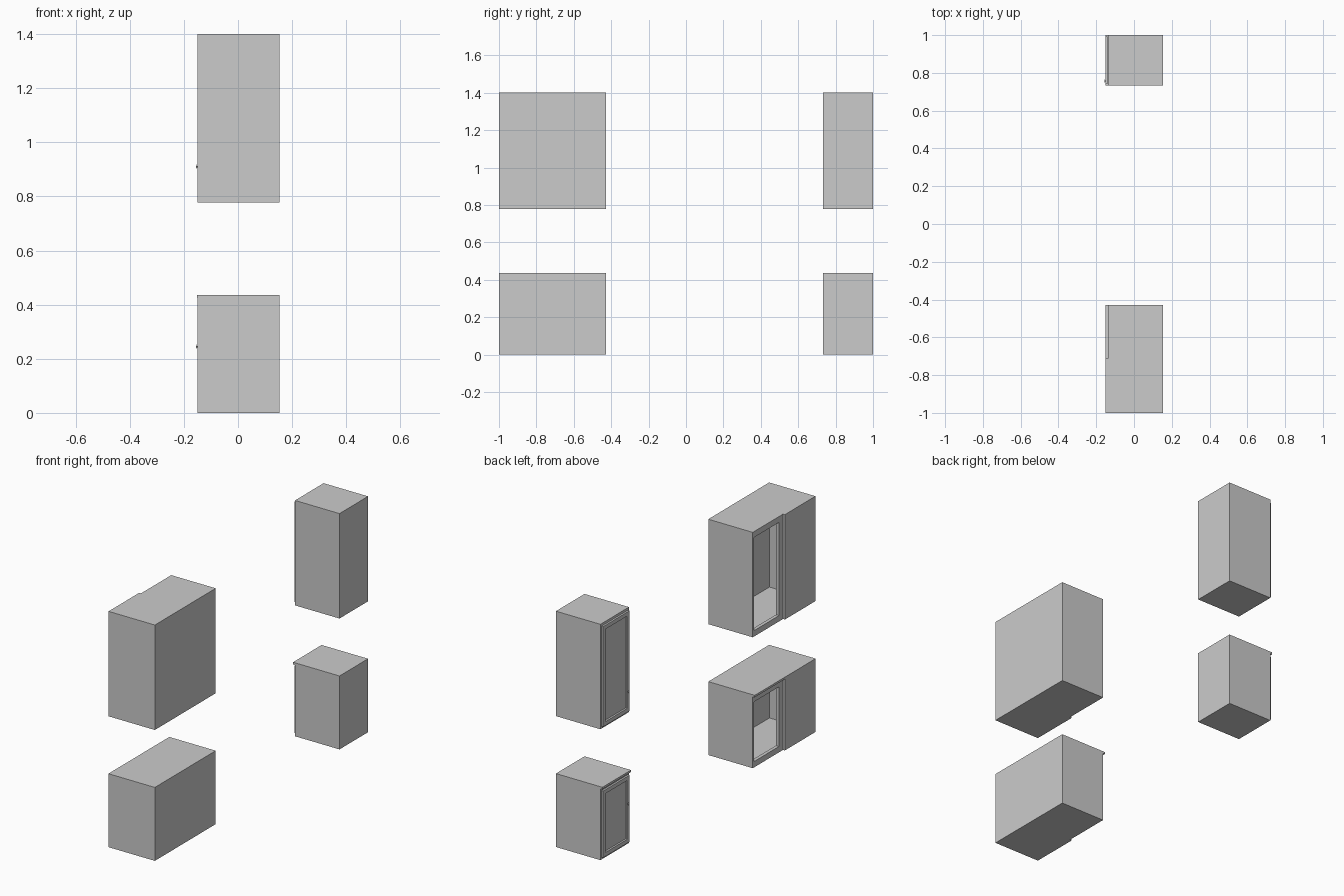
import bpy, bmesh, math
from mathutils import Matrix

if "Cube" in bpy.data.objects:
    bpy.data.objects.remove(bpy.data.objects["Cube"])

FRONT, BACK = -0.138, 0.154      # carcass depth range (cabinets face -x)
DOOR = -0.150                    # outer plane of doors and blind panels
T = 0.006                        # carcass board thickness


def add_box(bm, x, y, z):
    m = Matrix.Translation([(a + b) / 2 for a, b in (x, y, z)])
    m = m @ Matrix.Diagonal((x[1] - x[0], y[1] - y[0], z[1] - z[0], 1))
    bmesh.ops.create_cube(bm, size=1, matrix=m)


def finish(bm, name):
    bmesh.ops.recalc_face_normals(bm, faces=bm.faces)
    me = bpy.data.meshes.new(name)
    bm.to_mesh(me)
    bm.free()
    ob = bpy.data.objects.new(name, me)
    bpy.context.collection.objects.link(ob)
    return ob


def boxes(name, parts):
    bm = bmesh.new()
    for p in parts:
        add_box(bm, *p)
    return finish(bm, name)


def carcass(name, y, z, opening, stile):
    """Hollow box with a face frame; opening = y range the frame surrounds."""
    inner = (z[0] + T, z[1] - T)
    xi = (FRONT + 0.02, BACK - T)
    boxes(name + "_carcass", [
        ((FRONT, BACK), y, (z[0], z[0] + T)),
        ((FRONT, BACK), y, (z[1] - T, z[1])),
        ((BACK - T, BACK), y, inner),
        (xi, (y[0], y[0] + T), inner),
        (xi, (y[1] - T, y[1]), inner)])
    xf = (FRONT, FRONT + 0.02)
    a, b = opening
    boxes(name + "_face_frame", [
        (xf, (y[0], a), inner),
        (xf, (b, y[1]), inner),
        (xf, opening, (z[0] + T, z[0] + stile)),
        (xf, opening, (z[1] - stile, z[1] - T))])


def door(name, y, z):
    """Slab door whose front is inset to leave a sunken panel."""
    bm = bmesh.new()
    add_box(bm, (DOOR, FRONT - 0.001), y, z)
    bm.normal_update()
    face = [f for f in bm.faces if f.normal.x < -0.9]
    bmesh.ops.inset_region(bm, faces=face, thickness=0.033)
    bmesh.ops.inset_region(bm, faces=face, thickness=0.006, depth=-0.006)
    finish(bm, name + "_door")


def knob(name, y, z):
    """Round knob on a thin stem, axis along x."""
    bm = bmesh.new()
    rot = Matrix.Rotation(math.radians(90), 4, 'Y')
    for x, r, d in ((DOOR - 0.001, 0.003, 0.004), (DOOR - 0.004, 0.007, 0.003)):
        bmesh.ops.create_cone(bm, cap_ends=True, segments=16, radius1=r, radius2=r,
                              depth=d, matrix=Matrix.Translation((x, y, z)) @ rot)
    finish(bm, name + "_knob")


BLIND = (-1.0, -0.429)           # wide corner cabinets
SMALL = (0.732, 1.0)             # narrow cabinets
for level, z, top, knob_z in (("lower", (0, 0.424), 0.436, 0.245),
                              ("upper", (0.777, 1.4), None, 0.91)):
    # wide cabinet: open bay plus plain blind panel
    n = level + "_corner"
    carcass(n, BLIND, z, (-0.675, -0.441), 0.035)
    boxes(n + "_blind_panel", [((DOOR, FRONT), (-1.0, -0.713), z)])
    # narrow cabinet: closed panelled door
    n = level + "_narrow"
    carcass(n, SMALL, z, (0.762, 0.97), 0.035)
    door(n, (0.742, 0.992), (z[0] + 0.014, z[1] - 0.014))
    knob(n, 0.757, knob_z)
    # overhanging worktops on the lower units
    if top:
        for label, y in (("corner", BLIND), ("narrow", SMALL)):
            boxes(label + "_worktop", [((DOOR - 0.001, BACK), y, (z[1], top))])
